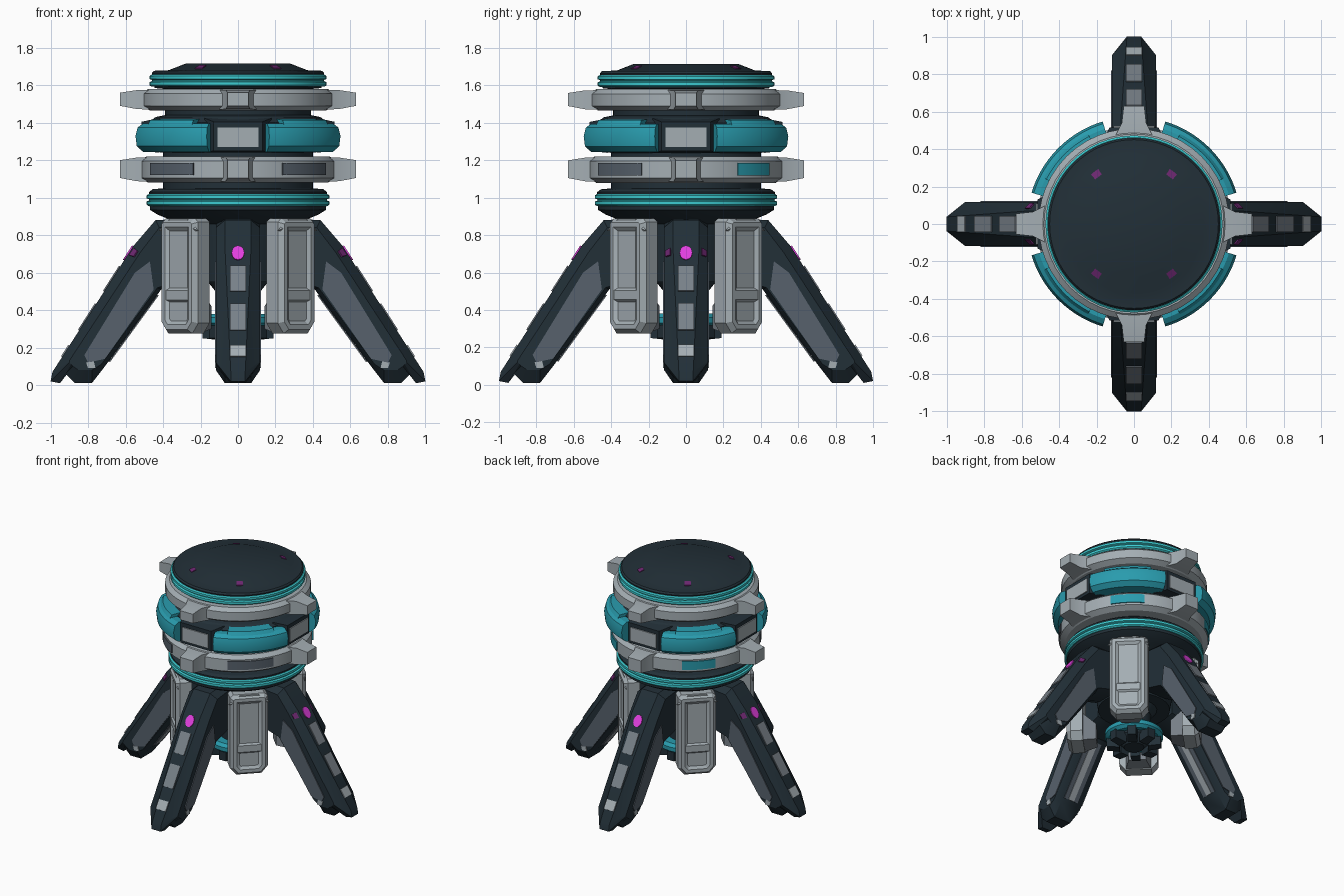
import bpy, bmesh
from math import sin, cos, radians, pi
from mathutils import Vector

cube = bpy.data.objects.get("Cube")
if cube:
    bpy.data.objects.remove(cube, do_unlink=True)


def material(name, r, g, b):
    m = bpy.data.materials.new(name)
    m.use_nodes = True
    m.diffuse_color = (r, g, b, 1)
    m.node_tree.nodes["Principled BSDF"].inputs["Base Color"].default_value = (r, g, b, 1)
    return m


NAVY = material("dark navy", 0.016, 0.029, 0.039)
GREY = material("light grey", 0.37, 0.42, 0.45)
MID_GREY = material("mid grey", 0.19, 0.22, 0.25)
SLATE = material("slate", 0.095, 0.12, 0.15)
TEAL = material("teal", 0.022, 0.33, 0.42)
BRIGHT = material("bright teal", 0.045, 0.6, 0.64)
PINK = material("pink", 0.76, 0.05, 0.74)
PURPLE = material("purple", 0.15, 0.02, 0.16)
QUARTERS = range(0, 360, 90)
DIAGONALS = range(45, 360, 90)


def finish(name, bm, mat, angle=0):
    """Turn a bmesh into an object turned about the vertical axis."""
    bmesh.ops.remove_doubles(bm, verts=bm.verts, dist=1e-5)
    bmesh.ops.recalc_face_normals(bm, faces=bm.faces)
    me = bpy.data.meshes.new(name)
    bm.to_mesh(me)
    bm.free()
    me.materials.append(mat)
    ob = bpy.data.objects.new(name, me)
    ob.rotation_euler.z = radians(angle)
    bpy.context.collection.objects.link(ob)
    bpy.ops.object.select_all(action='DESELECT')
    ob.select_set(True)
    bpy.context.view_layer.objects.active = ob
    bpy.ops.object.shade_smooth_by_angle(angle=radians(25))


def loft(bm, rings, closed=False):
    """Skin a list of equal point rings; cap the ends unless closed."""
    vs = [[bm.verts.new(p) for p in ring] for ring in rings]
    n = len(vs[0])
    for i in range(len(vs) if closed else len(vs) - 1):
        a, b = vs[i], vs[(i + 1) % len(vs)]
        for j in range(n):
            k = (j + 1) % n
            bm.faces.new((a[j], a[k], b[k], b[j]))
    if not closed:
        return [bm.faces.new(vs[0]), bm.faces.new(vs[-1])]


def sweep(name, profile, mat, start=0, end=360, steps=64):
    """Sweep a closed (radius, height) profile round the vertical axis."""
    full = end - start == 360
    rings = []
    for i in range(steps if full else steps + 1):
        a = radians(start + (end - start) * i / steps)
        rings.append([(r * cos(a), r * sin(a), z) for r, z in profile])
    bm = bmesh.new()
    loft(bm, rings, full)
    finish(name, bm, mat)


def prism(name, pts, offset, mat, angle):
    """Extrude a polygon along an offset."""
    bm = bmesh.new()
    loft(bm, [pts, [Vector(p) + Vector(offset) for p in pts]])
    finish(name, bm, mat, angle)


def rect(x, half, low, high):
    return [(x, -half, low), (x, half, low), (x, half, high), (x, -half, high)]


def frustum(name, mat, angle, *sections):
    """Block through rectangles given as (radius, half width, low, high)."""
    bm = bmesh.new()
    loft(bm, [rect(*s) for s in sections])
    finish(name, bm, mat, angle)


# Central body and lid
sweep("body", [(0, .55), (.25, .55), (.3, .86), (.38, .89), (.43, .91), (.47, .935),
               (.475, 1.03), (.455, 1.045), (.4, 1.05), (.4, 1.24), (.47, 1.25),
               (.48, 1.4), (.44, 1.43), (.39, 1.44), (.39, 1.58), (.445, 1.585),
               (.46, 1.665), (.45, 1.677), (.37, 1.68), (.28, 1.715), (0, 1.715)], NAVY)
for a in DIAGONALS:
    a += 8 if a in (45, 225) else -8
    sweep("lid_mark", [(.315, 1.7), (.35, 1.686), (.35, 1.693), (.315, 1.707)],
          PURPLE, a - 4, a + 4, 4)

# Glowing rings, each with a groove
for z, r in ((.955, .487), (1.592, .472)):
    sweep("glow_ring", [(r - .05, z), (r - .01, z), (r, z + .008), (r, z + .025),
                        (r - .013, z + .03), (r - .013, z + .036), (r, z + .041),
                        (r, z + .057), (r - .01, z + .064), (r - .05, z + .064)], BRIGHT)

# Armour rings with four tapered lugs
for z, h, r in ((1.08, .14, .52), (1.465, .115, .51)):
    sweep("armour_ring", [(.37, z), (r - .04, z), (r, z + .025), (r, z + h - .025),
                          (r - .03, z + h), (.37, z + h)], GREY, steps=48)
    for a in QUARTERS:
        frustum("ring_lug", GREY, a, (.47, .1, z + .005, z + h - .005),
                (.54, .065, z + .008, z + h - .006), (.63, .055, z + .025, z + h - .02))

# Windows on the lower armour ring, lit at the back
for a in DIAGONALS:
    mat, half = (TEAL, 13) if a < 180 else (SLATE, 18)
    sweep("ring_window", [(.515, 1.12), (.527, 1.12), (.527, 1.185), (.515, 1.185)],
          mat, a - half, a + half, 10)

# Middle band: teal bumpers on the diagonals, framed panels between
for a in DIAGONALS:
    sweep("bumper", [(.45, 1.245), (.53, 1.245), (.565, 1.275), (.572, 1.33), (.56, 1.375),
                     (.53, 1.395), (.45, 1.395)], TEAL, a - 28, a + 28, 20)
    sweep("bumper_cap", [(.44, 1.39), (.54, 1.39), (.525, 1.415), (.44, 1.42)],
          TEAL, a - 18, a + 18, 16)
for a in QUARTERS:
    frustum("panel_frame", NAVY, a, (.42, .18, 1.24, 1.425), (.515, .13, 1.25, 1.405))
    prism("band_panel", rect(.515, .11, 1.27, 1.375), (.008, 0, 0), GREY, a)

# Hanging armour slabs with chamfered rims, recessed faces and rear brackets
for a in DIAGONALS:
    outline = [(-.09, .275), (.09, .275), (.135, .33), (.135, .87),
               (.11, .89), (-.11, .89), (-.135, .87), (-.135, .33)]
    bm = bmesh.new()
    caps = loft(bm, [[(x, y, z) for y, z in outline] for x in (.35, .435)])
    bmesh.ops.recalc_face_normals(bm, faces=bm.faces)
    for thick, depth in ((.022, .028), (.025, 0), (.02, -.015)):
        bmesh.ops.inset_region(bm, faces=[caps[1]], thickness=thick, depth=depth,
                               use_even_offset=True)
    finish("armour_slab", bm, GREY, a)
    frustum("slab_bar", GREY, a, (.435, .1, .43, .53), (.46, .09, .455, .505))
    frustum("slab_bracket", MID_GREY, a, (.26, .06, .3, .42), (.36, .09, .28, .5))

# Splayed legs: full profile in the middle, slimmer profile on the sides
MID = [(.25, .89), (.44, .88), (.56, .74), (.99, .07), (1, .02), (.95, .01),
       (.92, .06), (.87, .01), (.78, .01), (.71, .1), (.41, .51), (.25, .56)]
SIDE = [(.25, .86), (.42, .84), (.52, .71), (.9, .13), (.9, .12), (.89, .11),
        (.88, .1), (.85, .08), (.78, .08), (.73, .11), (.43, .52), (.25, .57)]
PANEL = [(.47, .66), (.55, .6), (.82, .16), (.8, .12), (.71, .14), (.45, .51)]
BOLT = [(.76, .09), (.8, .09), (.81, .12), (.77, .13)]
WINDOWS = [(.16, .36), (.46, .67), (.79, .88)]
LAMP = [(.55, .08, .728), (.53, .105, .712), (.55, .105, .682), (.575, .08, .69)]
OUT = (.006, 0, .004)


def leg_ring(profile, y):
    """Leg profile at a side offset, pinched towards the toe."""
    return [(x, y * (.55 if x > .94 else 1), z) for x, z in profile]


def ridge(u, y):
    """Point on the outer face of a leg, u running from knee to toe."""
    return Vector((.56 + .43 * u, y, .74 - .67 * u))


for a in QUARTERS:
    bm = bmesh.new()
    loft(bm, [leg_ring(SIDE, -.118), leg_ring(MID, -.07),
              leg_ring(MID, .07), leg_ring(SIDE, .118)])
    finish("leg", bm, NAVY, a)
    for s in (-1, 1):
        out = (0, .006 * s, 0)
        prism("leg_side_panel", [(x, .118 * s, z) for x, z in PANEL], out, SLATE, a)
        prism("foot_bolt", [(x, .118 * s, z) for x, z in BOLT], out, GREY, a)
        if a in (0, 180):
            prism("side_lamp", [(x, y * s, z) for x, y, z in LAMP],
                  (.008, .006 * s, .005), PURPLE, a)
    for u0, u1 in WINDOWS:
        pts = [ridge(u0, -.042), ridge(u0, .042), ridge(u1, .042), ridge(u1, -.042)]
        prism("leg_window", pts, OUT, GREY if u0 > .7 else MID_GREY, a)
    # Strips along the underside
    for half, mat, depth in ((.06, SLATE, .004), (.025, GREY, .007)):
        pts = [(.69, -half, .127), (.69, half, .127), (.43, half, .483), (.43, -half, .483)]
        prism("leg_under_strip", pts, (-depth, 0, -depth * .7), mat, a)
    # Round lamp near the top of the leg
    lamp = [ridge(.055 + .056 * sin(i * pi / 6), .034 * cos(i * pi / 6)) for i in range(12)]
    prism("leg_lamp", lamp, OUT, PINK, a)

# Engine hub hanging under the body
sweep("hub", [(0, .25), (.07, .25), (.12, .31), (.12, .5), (.2, .6), (0, .6)], NAVY, steps=24)
sweep("hub_ring", [(.11, .33), (.18, .31), (.205, .33), (.205, .36), (.18, .38), (.11, .38)],
      TEAL, steps=32)
for a in range(0, 360, 45):
    frustum("hub_pod", NAVY, a, (.1, .035, .24, .34), (.19, .03, .25, .33))
